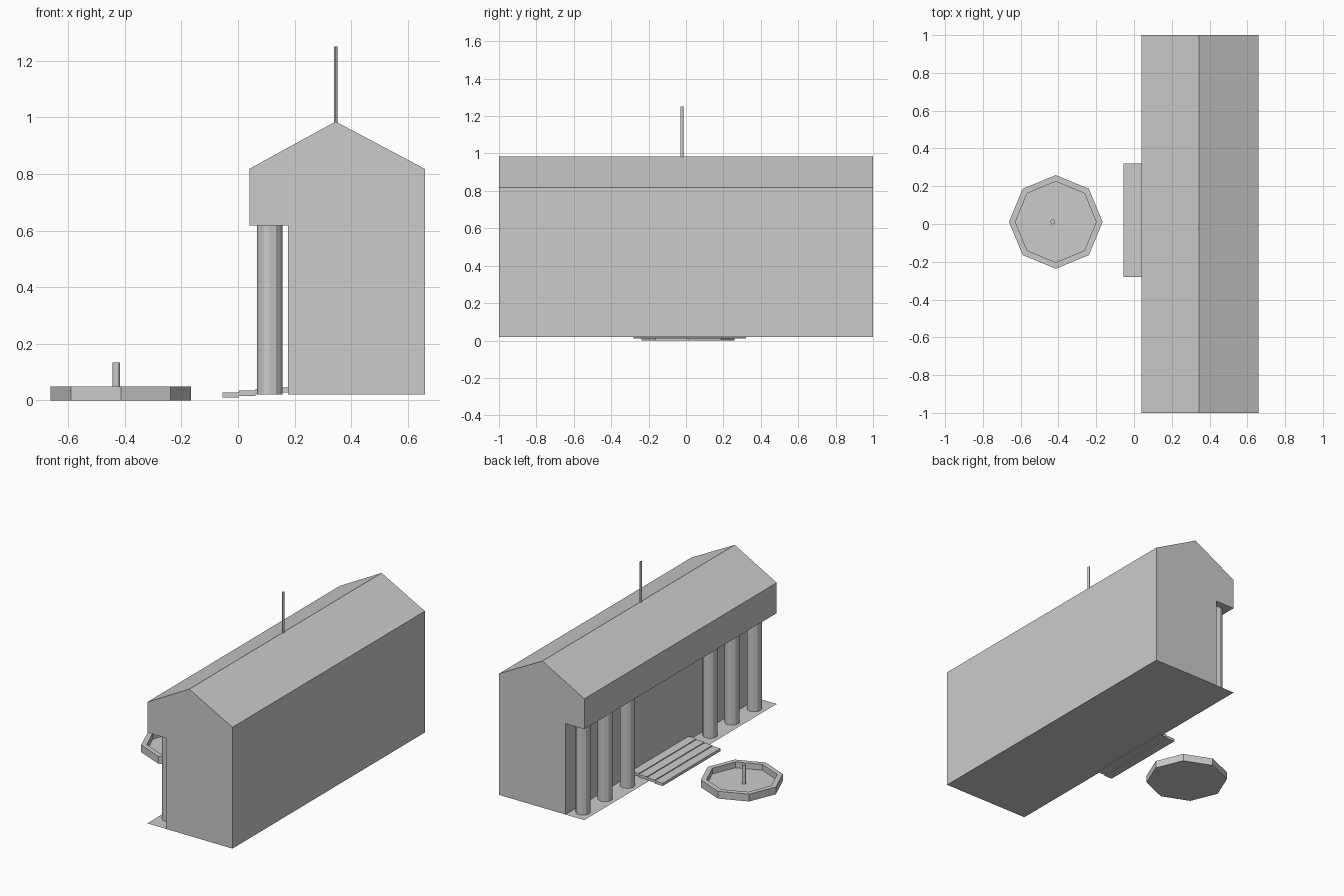
import bpy, bmesh, math

if "Cube" in bpy.data.objects:
    bpy.data.objects.remove(bpy.data.objects["Cube"])

MID = 0.02        # y of the entrance axis


def make_object(name, bm):
    bmesh.ops.recalc_face_normals(bm, faces=bm.faces[:])
    mesh = bpy.data.meshes.new(name)
    bm.to_mesh(mesh)
    bm.free()
    obj = bpy.data.objects.new(name, mesh)
    bpy.context.collection.objects.link(obj)
    return obj


def extrude_profile(name, profile, y0, y1):
    """Extrude an (x, z) outline along y."""
    bm = bmesh.new()
    face = bm.faces.new([bm.verts.new((x, y0, z)) for x, z in profile])
    new = bmesh.ops.extrude_face_region(bm, geom=[face])["geom"]
    verts = [g for g in new if isinstance(g, bmesh.types.BMVert)]
    bmesh.ops.translate(bm, verts=verts, vec=(0, y1 - y0, 0))
    return make_object(name, bm)


def box(name, x0, x1, y0, y1, z0, z1):
    return extrude_profile(name, [(x0, z0), (x1, z0), (x1, z1), (x0, z1)], y0, y1)


def lathe(name, x, y, profile, sides, y_scale=1.0):
    """Stack rings of (radius, z) and cap both ends."""
    bm = bmesh.new()
    rings = []
    for r, z in profile:
        angles = [2 * math.pi * i / sides for i in range(sides)]
        rings.append([bm.verts.new((x + r * math.cos(a),
                                    y + r * y_scale * math.sin(a), z)) for a in angles])
    for low, high in zip(rings, rings[1:]):
        for i in range(sides):
            j = (i + 1) % sides
            bm.faces.new((low[i], low[j], high[j], high[i]))
    bm.faces.new(rings[0])
    bm.faces.new(rings[-1])
    return make_object(name, bm)


# Main hall with the beam overhanging the portico
extrude_profile("hall", [(0.177, 0.02), (0.66, 0.02), (0.66, 0.818),
                         (0.04, 0.818), (0.04, 0.618), (0.177, 0.618)], -1, 1)

# Gabled roof
extrude_profile("roof", [(0.04, 0.818), (0.66, 0.818), (0.345, 0.985)], -1, 1)

# Paper-thin portico floor
bm = bmesh.new()
bm.faces.new([bm.verts.new((x, y, 0.02)) for x, y in
              ((0.04, -1), (0.177, -1), (0.177, 1), (0.04, 1))])
make_object("portico_floor", bm)

# Two groups of three columns mirrored about the entrance
for side in (-1, 1):
    for i in range(3):
        lathe("column", 0.112, MID + side * (0.43 + 0.23 * i),
              [(0.045, 0.02), (0.045, 0.618)], 12)

# Shallow entrance steps
for i in range(4):
    x = -0.055 + 0.058 * i
    z = 0.01 + 0.006 * i
    box("step", x, x + 0.058, MID - 0.3, MID + 0.3, z, z + 0.018)

# Flag pole on the ridge
lathe("roof_pole", 0.345, -0.022, [(0.006, 0.975), (0.006, 1.25)], 12, 1.4)

# Octagonal fountain basin with a raised rim, and its spout
lathe("fountain_basin", -0.414, 0.011,
      [(0.248, 0), (0.248, 0.048), (0.214, 0.048), (0.214, 0.01)], 8)
lathe("fountain_spout", -0.43, 0.011, [(0.013, 0.01), (0.013, 0.133)], 12)
